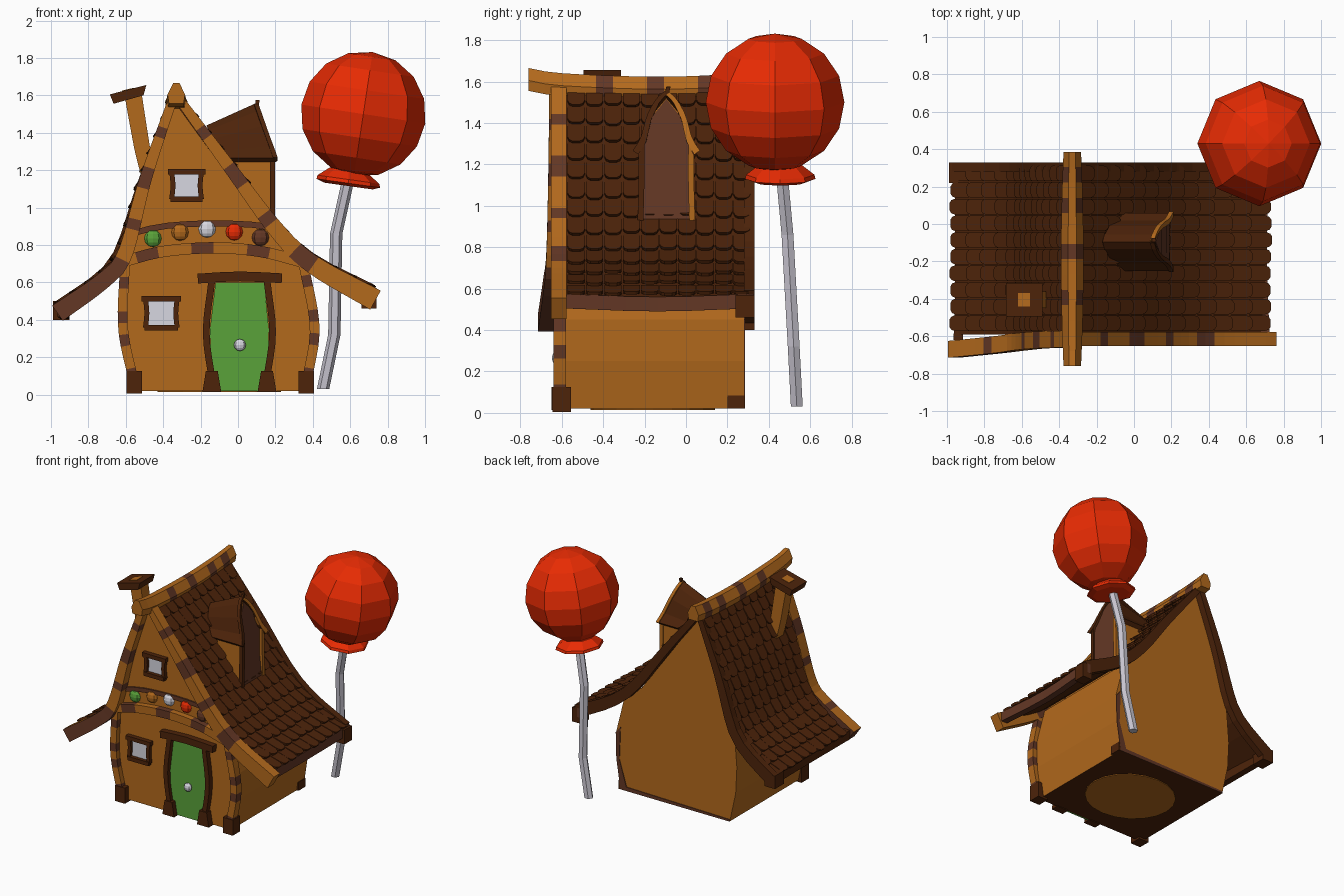
import bpy, bmesh, math, random
from mathutils import Vector as V, Matrix

if "Cube" in bpy.data.objects:
    bpy.data.objects.remove(bpy.data.objects["Cube"])

random.seed(4)


def mat(name, r, g, b):
    m = bpy.data.materials.new(name)
    m.diffuse_color = (r, g, b, 1)
    m.use_nodes = True
    m.node_tree.nodes["Principled BSDF"].inputs["Base Color"].default_value = m.diffuse_color
    return m


ORANGE = mat("gingerbread orange", 0.45, 0.142, 0.012)
BROWN = mat("medium brown", 0.125, 0.038, 0.018)
DARK = mat("dark chocolate", 0.074, 0.017, 0.003)
GREEN = mat("door green", 0.10, 0.36, 0.042)
RED = mat("candy red", 0.80, 0.024, 0.001)
WHITE = mat("window white", 0.68, 0.68, 0.75)
GREY = mat("stick grey", 0.58, 0.56, 0.63)


def finish(name, bm, mats):
    bmesh.ops.recalc_face_normals(bm, faces=bm.faces[:])
    me = bpy.data.meshes.new(name)
    bm.to_mesh(me)
    bm.free()
    for m in mats:
        me.materials.append(m)
    ob = bpy.data.objects.new(name, me)
    bpy.context.collection.objects.link(ob)
    return ob


def loft(name, rings, mats, rule=lambda i, j: 0, cap=0):
    """Join closed rings of points; rule(segment, side) picks the material."""
    bm = bmesh.new()
    vs = [[bm.verts.new(p) for p in r] for r in rings]
    n = len(rings[0])
    for i in range(len(vs) - 1):
        for j in range(n):
            k = (j + 1) % n
            bm.faces.new((vs[i][j], vs[i][k], vs[i + 1][k], vs[i + 1][j])).material_index = rule(i, j)
    for r in (vs[0], vs[-1]):
        bm.faces.new(r).material_index = cap
    return finish(name, bm, mats)


def resample(pts, n):
    """Smooth curve through the points, cut into n equal lengths."""
    p = [V(q) for q in pts]
    p = [2 * p[0] - p[1]] + p + [2 * p[-1] - p[-2]]
    d = []
    for a, b, c, e in zip(p, p[1:], p[2:], p[3:]):
        for s in range(20):
            t = s / 20
            d.append(0.5 * (2 * b + (c - a) * t + (2 * a - 5 * b + 4 * c - e) * t * t
                            + (3 * b - a - 3 * c + e) * t ** 3))
    d.append(p[-2])
    acc = [0]
    for a, b in zip(d, d[1:]):
        acc.append(acc[-1] + (b - a).length)
    out, k = [], 0
    for i in range(n + 1):
        s = acc[-1] * i / n
        while k < len(d) - 2 and acc[k + 1] < s:
            k += 1
        out.append(d[k].lerp(d[k + 1], min(1, (s - acc[k]) / (acc[k + 1] - acc[k]))))
    return out


def beam(name, pts, w, depth, mats, n=8, rule=lambda i, j: 0, cap=0, up=(0, 1, 0), w_end=None):
    """Rectangular beam along a curve; w across the curve, depth along up (half sizes)."""
    p, up, rings = resample(pts, n), V(up), []
    for i, q in enumerate(p):
        t = p[min(i + 1, n)] - p[max(i - 1, 0)]
        ww = w + ((w_end or w) - w) * i / n
        s, u = t.cross(up).normalized() * ww, up * depth
        rings.append([q + s + u, q - s + u, q - s - u, q + s - u])
    return loft(name, rings, mats, rule, cap)


def plate(name, outline, y0, y1, m):
    return loft(name, [[(x, y, z) for x, z in outline] for y in (y0, y1)], [m])


def box(name, x0, x1, y0, y1, z0, z1, m):
    return plate(name, [(x0, z0), (x1, z0), (x1, z1), (x0, z1)], y0, y1, m)


def xz(pts, y):
    return [(x, y, z) for x, z in pts]


def stripes(i, j):
    return int(i % 9 in (3, 7, 8))


# House body with bulging walls and lopsided gable
body = [(-.57, .02), (-.62, .25), (-.63, .45), (-.61, .70), (-.49, 1.12), (-.335, 1.56),
        (-.06, 1.18), (.18, .85), (.33, .73), (.40, .45), (.395, .25), (.36, .02)]
loft("house_body", [xz(body, -.60), xz(body, .28)], [ORANGE, DARK],
     lambda i, j: int(j == len(body) - 1))
plate("back_wall_brown_edge", [(.36, .02), (.395, .25), (.40, .45), (.36, .5), (.37, .25),
                               (.31, .05), (-.57, .035), (-.57, .02)], .28, .285, BROWN)
box("side_wall_brown_patch", .33, .376, .20, .284, .02, .085, DARK)
oval = [(-.1 + .33 * math.cos(a * math.tau / 20), -.16 + .3 * math.sin(a * math.tau / 20)) for a in range(20)]
loft("floor_oval", [[(x, y, z) for x, y in oval] for z in (.014, .021)], [ORANGE])

# Roof halves: slab, overlapping rounded tiles, barge boards and eave beam
RIGHT = [(-.32, 1.57), (-.04, 1.22), (.20, .90), (.40, .72), (.70, .56)]
LEFT = [(-.34, 1.57), (-.50, 1.16), (-.62, .78), (-.73, .63), (-.95, .47)]
TILE = [(-1, 0), (-1, .76), (-.82, .92), (-.45, 1), (.45, 1), (.82, .92), (1, .76), (1, 0)]


def tiles(name, prof, sign, rows=13, cols=10):
    p = resample(xz(prof, 0), rows)
    bm = bmesh.new()
    pitch = .89 / cols
    for r in range(rows):
        t = p[r + 1] - p[r]
        nrm = V((-t.z, 0, t.x)).normalized() * sign
        for c in range(cols):
            y = -.575 + (c + .5) * pitch
            ln = 1.17 + random.uniform(-.06, .06)
            lift = .026 + random.uniform(-.004, .004)
            top = []
            for u, v in TILE:
                q = p[r] + t * (v * ln) + nrm * (.008 + lift * v)
                top.append(V((q.x, y + u * pitch * .47, q.z)))
            a = [bm.verts.new(q) for q in top]
            b = [bm.verts.new(q - nrm * .016) for q in top]
            bm.faces.new(a)
            bm.faces.new(b)
            for k in range(8):
                m = (k + 1) % 8
                bm.faces.new((a[k], a[m], b[m], b[k]))
    finish(name, bm, [DARK])


for side, prof, sign in (("right", RIGHT, 1), ("left", LEFT, -1)):
    beam(side + "_roof_slab", xz([(x, z - .012) for x, z in prof], -.14), .014, .45, [DARK], 12)
    tiles(side + "_roof_tiles", prof, sign)
    beam(side + "_back_barge_board", xz([(x, z - .012) for x, z in prof], .305), .022, .025,
         [DARK], 12, w_end=.048)
beam("right_front_barge_board", xz([(-.315, 1.58), (-.03, 1.195), (.21, .875), (.40, .695), (.735, .505)], -.615),
     .024, .037, [ORANGE, BROWN], 24, lambda i, j: 0 if i > 17 else stripes(i, j), 0, w_end=.058)
beam("left_front_barge_board", [(-.345, -.615, 1.59), (-.495, -.62, 1.15), (-.605, -.63, .75),
                                (-.72, -.645, .61), (-.965, -.67, .435)],
     .024, .045, [ORANGE, BROWN], 24, lambda i, j: int(j != 1 or i == 19) if i > 15 else stripes(i, j), 1, w_end=.05)
beam("right_eave_beam", [(.70, -.6, .54), (.685, -.14, .525), (.70, .33, .54)], .025, .035, [BROWN], 6, up=(0, 0, 1))
beam("left_eave_beam", [(-.94, -.62, .45), (-.925, -.14, .44), (-.94, .32, .45)], .025, .035, [DARK], 6, up=(0, 0, 1))
box("right_back_eave_block", .66, .74, .24, .33, .46, .57, DARK)
box("left_back_eave_block", -.99, -.90, .22, .33, .40, .50, DARK)

# Sagging ridge beam, striped on its flanks
ridge = resample([(-.33, -.76, 1.605), (-.33, -.6, 1.58), (-.33, -.15, 1.563), (-.33, .2, 1.575), (-.33, .385, 1.595)], 14)
rings = []
for i, q in enumerate(ridge):
    k = 1 - .22 * abs(i / 7 - 1) ** 2
    rings.append([q + V((x * k, 0, z)) for x, z in
                  [(-.05, -.05), (.05, -.05), (.06, .0), (.022, .06), (-.022, .06), (-.06, .0)]])
loft("ridge_beam", rings, [ORANGE, BROWN], lambda i, j: int(i in (4, 7, 10, 12) and (j != 3 or i == 7)))

# Front timber: arched beam, thin band, corner posts with feet
beam("front_arch_beam", xz([(-.60, .715), (-.40, .765), (-.13, .785), (.12, .765), (.34, .71)], -.615),
     .03, .03, [ORANGE, BROWN], 16, lambda i, j: int(i % 5 in (1, 2)))
beam("candy_band", xz([(-.555, .865), (-.40, .90), (-.17, .915), (.05, .91), (.17, .895)], -.603), .016, .008, [BROWN], 8)
for side, pts, fx in (("left", [(-.56, .08), (-.615, .36), (-.605, .69)], -.555),
                      ("right", [(.37, .08), (.41, .36), (.35, .70)], .365)):
    beam(side + "_corner_post", xz(pts, -.61), .026, .03, [ORANGE, BROWN], 10, lambda i, j: int(i % 5 in (0, 3)))
    box(side + "_post_foot", fx - .042, fx + .042, -.645, -.555, .005, .125, DARK)

# Door with bulging frame
plate("door", [(-.11, .02), (-.145, .2), (-.15, .35), (-.12, .6), (.14, .6), (.165, .35), (.16, .2), (.13, .02)],
      -.59, -.612, GREEN)
for side, pts, fx in (("left", [(-.135, .06), (-.17, .33), (-.14, .61)], -.14),
                      ("right", [(.15, .06), (.185, .33), (.155, .61)], .155)):
    beam(side + "_door_post", xz(pts, -.615), .018, .025, [DARK], 8)
    plate(side + "_door_foot", [(fx - .05, .015), (fx + .05, .015), (fx + .032, .125), (fx - .032, .125)],
          -.59, -.65, DARK)
beam("door_lintel", xz([(-.215, .62), (0, .632), (.235, .622)], -.615), .026, .03, [DARK], 4)


def ball(name, c, r, m, seg=8, rings=6, squash=1, tilt=0):
    bm = bmesh.new()
    M = Matrix.Translation(c) @ Matrix.Rotation(tilt, 4, 'Y') @ Matrix.Diagonal((1, squash, 1, 1))
    bmesh.ops.create_uvsphere(bm, u_segments=seg, v_segments=rings, radius=r, matrix=M)
    return finish(name, bm, [m])


ball("door_knob", (.01, -.625, .265), .032, WHITE, squash=.7)
for name, x, z, m in (("green", -.455, .835, GREEN), ("orange", -.31, .868, ORANGE), ("white", -.165, .885, WHITE),
                      ("red", -.02, .87, RED), ("brown", .12, .84, BROWN)):
    ball(name + "_candy", (x, -.605, z), .046, m, squash=.6)


# Windows: white pane and four dark bars
def window(name, x, z, w, h):
    box(name + "_pane", x - w, x + w, -.59, -.607, z - h, z + h, WHITE)
    for s, e in ((-1, .005), (1, .02)):
        box(name + "_bar", x - w - e, x + w + e, -.59, -.635, z + s * h - .015, z + s * h + .015, DARK)
        beam(name + "_post", xz([(x + s * w, z - h), (x + s * (w - .008), z), (x + s * w, z + h)], -.61),
             .013, .018, [DARK], 4)


window("upper_window", -.275, 1.118, .08, .073)
window("lower_window", -.41, .435, .085, .078)

# Dormer facing the right side
C = -.095
arch = [(-.125, .94), (-.125, 1.27), (-.085, 1.42), (0, 1.52), (.085, 1.42), (.125, 1.27), (.125, .94)]


def front_x(z):
    return .185 - max(0, z - 1.27) * .3


back = [(-.12, C + y, z - max(0, z - 1.2) * .4) for y, z in arch]
face = [(front_x(z), C + y, z) for y, z in arch]
loft("dormer_walls", [back, face], [ORANGE])
loft("dormer_front_panel", [[(x + d, C + (y - C) * .95, z - .005) for x, y, z in face] for d in (-.01, .006)], [BROWN])
half = [(.155, 1.265), (.115, 1.33), (.085, 1.44), (.04, 1.52)]
outer = [(-y, z) for y, z in half] + [(0, 1.56)] + half[::-1]
shell = outer + [(y * .85, z - .022) for y, z in outer[::-1]]
loft("dormer_roof", [[(-.08 - (z - 1.28) * .32, C + y, z - max(0, z - 1.27) * .42) for y, z in shell],
                     [(.205 - max(0, z - 1.27) * .36, C + y, z) for y, z in shell]], [DARK])
for side, s, m in (("front", -1, DARK), ("back", 1, ORANGE)):
    rim = [(.20 - max(0, z - 1.27) * .36, C + s * y * .96, z - .008) for y, z in half + [(0, 1.555)]]
    beam("dormer_" + side + "_rim", rim, .017, .012, [m], 8, up=(1, 0, 0), w_end=.01)
    y = C + s * .12
    beam("dormer_" + side + "_post", [(.185, y + s * .005, .93), (.185, y, 1.1), (.185, y, 1.29)],
         .014, .014, [m], 4, up=(1, 0, 0))
beam("dormer_finial", [(.10, C, 1.53), (.105, C + .01, 1.575)], .01, .01, [DARK], 2)

# Crooked chimney with a cap
beam("chimney", xz([(-.44, 1.05), (-.50, 1.26), (-.53, 1.42), (-.56, 1.60)], -.405), .038, .045, [ORANGE], 6, w_end=.046)
cap = [(-.665, 1.555), (-.505, 1.60), (-.49, 1.655), (-.685, 1.605)]
plate("chimney_cap", cap, -.495, -.315, DARK)
plate("chimney_hole", [(-.62, 1.619), (-.555, 1.635), (-.555, 1.641), (-.62, 1.625)], -.44, -.37, ORANGE)

# Bent stick, collar and big faceted lollipop
path = [V(p) for p in ((.455, .535, .03), (.515, .52, .32), (.525, .49, .86), (.585, .465, 1.13), (.60, .46, 1.2))]
loft("lollipop_stick", [[q + V((.033 * math.cos(a * math.tau / 6), .033 * math.sin(a * math.tau / 6), 0))
                         for a in range(6)] for q in path], [GREY])
rings = []
for r, z in ((.13, 1.115), (.17, 1.13), (.165, 1.15), (.10, 1.20)):
    ring = [(r * math.cos(a * math.tau / 8), r * math.sin(a * math.tau / 8)) for a in range(8)]
    rings.append([(.59 + x, .455 + y, z - x * .14) for x, y in ring])
loft("lollipop_collar", rings, [RED])
ball("lollipop_ball", (.67, .43, 1.5), .335, RED, 8, 8, tilt=.15)
